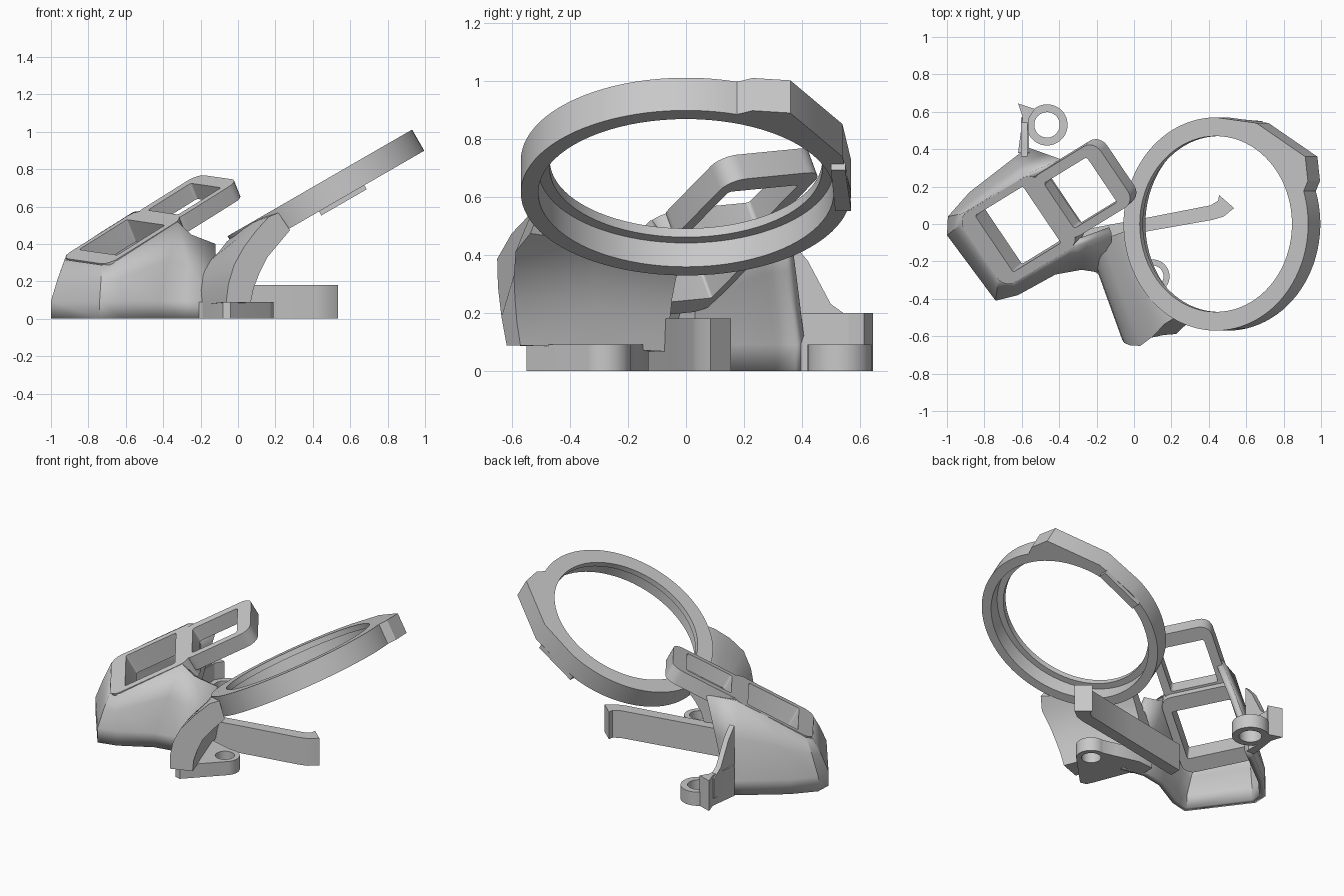
import bpy
import bmesh
from math import cos, sin, pi, radians
from mathutils import Vector, Matrix

if "Cube" in bpy.data.objects:
    bpy.data.objects.remove(bpy.data.objects["Cube"])

GREY = (0.58, 0.58, 0.58, 1)
grey = bpy.data.materials.new("plain grey plastic")
grey.use_nodes = True
grey.diffuse_color = GREY
grey.node_tree.nodes["Principled BSDF"].inputs["Base Color"].default_value = GREY


def finish(name, mesh):
    ob = bpy.data.objects.new(name, mesh)
    bpy.context.collection.objects.link(ob)
    mesh.materials.clear()
    mesh.materials.append(grey)
    bpy.ops.object.select_all(action="DESELECT")
    ob.select_set(True)
    bpy.context.view_layer.objects.active = ob
    bpy.ops.object.shade_smooth_by_angle(angle=radians(28))
    return ob


def circle(x, y, r, start=0, end=360, n=64):
    full = end - start == 360
    count = n if full else n + 1
    return [(x + r * cos(radians(start + (end - start) * i / n)),
             y + r * sin(radians(start + (end - start) * i / n))) for i in range(count)]


def rounded(x0, x1, y0, y1, r):
    pts = []
    for cx, cy, a in ((x1 - r, y1 - r, 0), (x0 + r, y1 - r, 90),
                      (x0 + r, y0 + r, 180), (x1 - r, y0 + r, 270)):
        pts += circle(cx, cy, r, a, a + 90, 6)
    return pts


def plate(name, loops, z0, z1, frame=None):
    """Flat outline (inner loops are holes) extruded from z0 to z1."""
    cu = bpy.data.curves.new(name + "_outline", "CURVE")
    cu.dimensions, cu.fill_mode = "2D", "BOTH"
    cu.extrude = (z1 - z0) / 2
    for loop in loops:
        sp = cu.splines.new("POLY")
        sp.points.add(len(loop) - 1)
        for p, (x, y) in zip(sp.points, loop):
            p.co = (x, y, 0, 1)
        sp.use_cyclic_u = True
    tmp = bpy.data.objects.new(name + "_outline", cu)
    bpy.context.collection.objects.link(tmp)
    dg = bpy.context.evaluated_depsgraph_get()
    me = bpy.data.meshes.new_from_object(tmp.evaluated_get(dg))
    bpy.data.objects.remove(tmp)
    bm = bmesh.new()
    bm.from_mesh(me)
    bmesh.ops.remove_doubles(bm, verts=bm.verts, dist=1e-4)
    bmesh.ops.translate(bm, verts=bm.verts, vec=(0, 0, (z0 + z1) / 2))
    bmesh.ops.transform(bm, verts=bm.verts, matrix=frame or Matrix())
    bmesh.ops.recalc_face_normals(bm, faces=bm.faces)
    bm.to_mesh(me)
    bm.free()
    return finish(name, me)


def loft(name, rows, closed=False):
    """Skin between rows of points; closed rows get end caps."""
    bm = bmesh.new()
    vs = [[bm.verts.new(p) for p in row] for row in rows]
    n = len(rows[0])
    for a, b in zip(vs, vs[1:]):
        for i in range(n if closed else n - 1):
            j = (i + 1) % n
            bm.faces.new((a[i], a[j], b[j], b[i]))
    if closed:
        bm.faces.new(vs[0])
        bm.faces.new(vs[-1])
    bmesh.ops.recalc_face_normals(bm, faces=bm.faces)
    me = bpy.data.meshes.new(name)
    bm.to_mesh(me)
    bm.free()
    return finish(name, me)


def axes(origin, u, v):
    u = Vector(u).normalized()
    n = u.cross(Vector(v)).normalized()
    return Matrix.Translation(origin) @ Matrix((u, n.cross(u), n)).transposed().to_4x4()


# Tilted ring: outer rim with a flattened corner, stepped bore
tilt = axes((0.47, 0, 0.67), (cos(pi / 6), 0, sin(pi / 6)), (0, 1, 0))
rim = circle(0, 0, 0.57, 90, 378, 72) + [(0.568, 0.23), (0.552, 0.36), (0.25, 0.54)]
plate("ring_body", [rim, circle(0, 0, 0.51, n=80)], -0.065, 0.03, tilt)
plate("ring_lip", [rim, circle(0, 0, 0.47, n=80)], 0.03, 0.065, tilt)
plate("ring_catch", [[(-0.08, 0.515), (0.2, 0.5), (0.2, 0.55), (-0.08, 0.57)]],
      -0.09, -0.06, tilt)

# Sloping double window frame
slope = axes((-0.22, 0.43, 0.77), (-0.75, -0.46, -0.47), (0.49, -0.86, -0.12))
plate("upper_window_frame", [rounded(-0.012, 0.45, -0.012, 0.385, 0.07),
                             rounded(0.08, 0.385, 0.045, 0.337, 0.015)], -0.1, -0.005, slope)
plate("lower_window_frame", [rounded(0.4, 0.94, -0.04, 0.415, 0.07),
                             rounded(0.5, 0.84, 0.0, 0.365, 0.01)], -0.14, -0.005, slope)

# Flared shell between the base line and the window frame
foot = [(-0.12, -0.27), (-0.28, -0.245), (-0.42, -0.27), (-0.62, -0.38), (-0.74, -0.41),
        (-1.0, -0.06), (-0.995, 0.04), (-0.88, 0.17), (-0.66, 0.34), (-0.57, 0.41)]
crown = [Vector((-0.12, -0.05, 0.4)), Vector((-0.25, -0.1, 0.45))]
crown += [slope @ Vector(p) for p in (
    (0.45, 0.42, -0.005), (0.88, 0.42, -0.01), (0.945, 0.36, -0.01), (0.945, 0.0, -0.01),
    (0.9, -0.045, -0.01), (0.65, -0.045, -0.005), (0.42, -0.045, -0.005), (0.25, -0.01, -0.07))]
rows = [[Vector((x, y, z)) for x, y in foot] for z in (0, 0.095)]
rows.append([b.lerp(c, 0.5) + Vector((0, 0, 0.01)) for b, c in zip(rows[1], crown)])
rows.append(crown)
shell = loft("body_shell", rows)
# Turn the skin so that it thickens towards the inside
if shell.data.polygons[4].normal.dot(Vector((-1, -1, 0))) < 0:
    shell.data.flip_normals()
wall = shell.modifiers.new("wall", "SOLIDIFY")
wall.thickness = 0.04
wall.offset = -1

# Curved arm carrying the ring
arm_profile = [(-0.27, 0.085), (-0.265, 0.18), (-0.24, 0.28), (-0.19, 0.375), (-0.11, 0.46),
               (-0.02, 0.53), (0.04, 0.55), (0.09, 0.46), (0.02, 0.4), (-0.05, 0.32),
               (-0.09, 0.24), (-0.12, 0.16), (-0.13, 0.085)]


def arm_row(l, scale, reach, undercut, chamfer):
    row = []
    for h, z in arm_profile:
        if h > -0.12:
            h = -0.12 + (h + 0.12) * reach
        k = l - undercut * max(0, 0.4 - z) - chamfer * max(0, z - 0.41)
        row.append((h * 0.94 + k * 0.34, h * 0.34 - k * 0.94, z * scale))
    return row


loft("ring_arm", [arm_row(0.02, 0.78, 0.5, 0, 0), arm_row(0.3, 0.93, 0.5, 0, 0),
                  arm_row(0.48, 1.0, 0.72, 0.06, 0.1), arm_row(0.63, 1.03, 0.95, 0.22, 0.6)], True)

# Base foot under the arm, with its screw lug
base = [(-0.26, -0.14), (-0.26, -0.22), (-0.19, -0.27), (-0.1, -0.5), (-0.08, -0.54), (-0.04, -0.55)]
base += circle(0.1, -0.28, 0.09, -40, 100, 24) + [(0, -0.17), (-0.15, -0.13)]
plate("arm_foot", [base, circle(0.1, -0.28, 0.058, n=32)], 0, 0.09)

# Long latch bar with a barbed tip
plate("latch_bar", [[(-0.4, -0.13), (0.05, -0.043), (0.42, 0.022), (0.48, 0.04), (0.535, 0.085),
                     (0.455, 0.155), (0.45, 0.125), (0.41, 0.1), (0.05, 0.03),
                     (-0.4, -0.055)]], 0, 0.18)

# Rear lug and its upright tab
plate("rear_lug", [circle(-0.465, 0.53, 0.11, n=48), circle(-0.465, 0.53, 0.068, n=40)], 0, 0.09)
plate("rear_tab", [[(-0.62, 0.38), (-0.56, 0.38), (-0.565, 0.56), (-0.53, 0.615),
                    (-0.62, 0.645), (-0.595, 0.57)]], 0, 0.2)
gusset = [(0.36, 0.05), (0.36, 0.45), (0.42, 0.38), (0.5, 0.23), (0.57, 0.18), (0.57, 0.05)]
loft("rear_gusset", [[(x, y, z) for y, z in gusset] for x in (-0.605, -0.57)], True)
